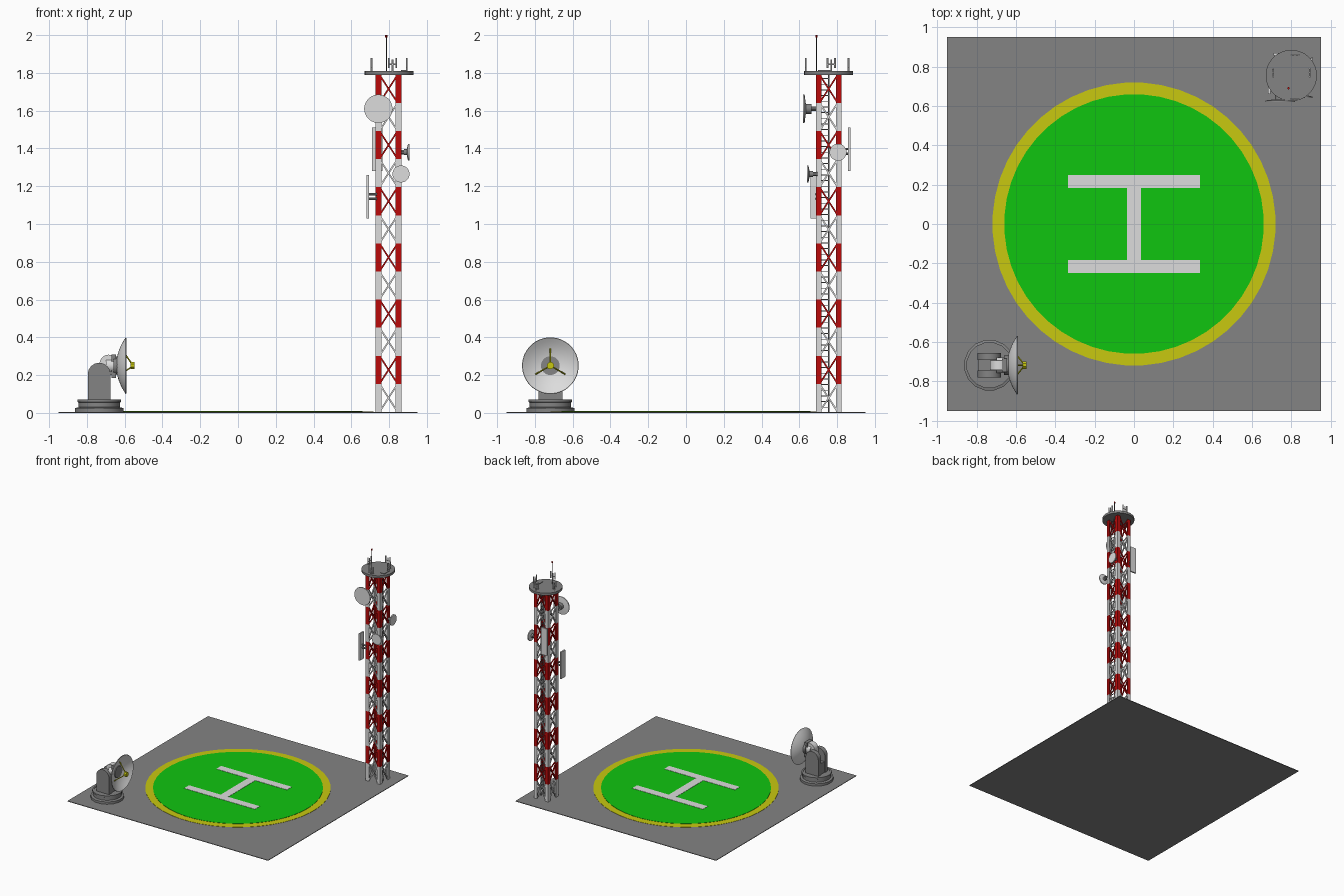
import bpy, bmesh, math
from mathutils import Vector

cube = bpy.data.objects.get("Cube")
if cube:
    bpy.data.objects.remove(cube, do_unlink=True)


def material(name, *rgb):
    m = bpy.data.materials.new(name)
    m.use_nodes = True
    m.diffuse_color = (*rgb, 1)
    node = next(n for n in m.node_tree.nodes if n.type == 'BSDF_PRINCIPLED')
    node.inputs["Base Color"].default_value = (*rgb, 1)
    return m


GREY = material("concrete_grey", 0.23, 0.23, 0.23)
DARK = material("dark_metal", 0.08, 0.08, 0.08)
WHITE = material("off_white", 0.72, 0.72, 0.72)
RED = material("warning_red", 0.5, 0.003, 0.003)
GREEN = material("pad_green", 0.005, 0.56, 0.005)
YELLOW = material("pad_yellow", 0.58, 0.58, 0.005)


def box(bm, lo, hi):
    lo, hi = Vector(lo), Vector(hi)
    verts = bmesh.ops.create_cube(bm, size=1)["verts"]
    for v in verts:
        v.co = (lo + hi) / 2 + v.co * (hi - lo)


def lathe(bm, origin, axis, profile, n=24):
    """Revolve (radius, height) points around an axis."""
    rot = Vector(axis).to_track_quat('Z', 'Y')
    rings = []
    for r, h in profile:
        rings.append([])
        for i in range(n):
            a = 2 * math.pi * (i + 0.5) / n
            co = Vector((r * math.cos(a), r * math.sin(a), h))
            rings[-1].append(bm.verts.new(Vector(origin) + rot @ co))
    for a, b in zip(rings, rings[1:]):
        for i in range(n):
            j = (i + 1) % n
            bm.faces.new((a[i], a[j], b[j], b[i]))
    bmesh.ops.remove_doubles(bm, verts=[v for ring in rings for v in ring], dist=1e-5)


def rod(bm, p, q, r, n=8):
    d = Vector(q) - Vector(p)
    lathe(bm, p, d, [(0, 0), (r, 0), (r, d.length), (0, d.length)], n)


def arch(bm, x, y0, y1, z0, z1, r):
    """Upright slab across y with a round top."""
    pts = [(x + r, z0)]
    pts += [(x + r * math.cos(t * math.pi / 16), z1 + r * math.sin(t * math.pi / 16)) for t in range(17)]
    pts.append((x - r, z0))
    face = bm.faces.new([bm.verts.new((px, y0, pz)) for px, pz in pts])
    new = bmesh.ops.extrude_face_region(bm, geom=[face])["geom"]
    for v in new:
        if isinstance(v, bmesh.types.BMVert):
            v.co.y = y1


def make(name, mat, build):
    bm = bmesh.new()
    build(bm)
    bmesh.ops.recalc_face_normals(bm, faces=bm.faces)
    mesh = bpy.data.meshes.new(name)
    bm.to_mesh(mesh)
    bm.free()
    mesh.materials.append(mat)
    for p in mesh.polygons:
        p.use_smooth = True
    mesh.set_sharp_from_angle(angle=math.radians(35))
    obj = bpy.data.objects.new(name, mesh)
    bpy.context.collection.objects.link(obj)
    return obj


# Ground and landing pad
make("ground_slab", GREY, lambda bm: box(bm, (-0.95, -0.95, 0), (0.95, 0.95, 0.005)))
make("pad_ring", YELLOW, lambda bm: rod(bm, (0, 0, 0.003), (0, 0, 0.007), 0.72, 48))
make("pad_disc", GREEN, lambda bm: rod(bm, (0, 0, 0.003), (0, 0, 0.009), 0.66, 48))


def pad_marking(bm):
    box(bm, (-0.035, -0.185, 0.008), (0.035, 0.185, 0.011))
    for s in (-1, 1):
        box(bm, (-0.335, s * 0.217 - 0.033, 0.008), (0.335, s * 0.217 + 0.033, 0.011))


make("pad_marking", WHITE, pad_marking)

# Lattice tower in alternating bands
TX, TY, HALF, TOP, BANDS = 0.797, 0.755, 0.068, 1.79, 12
STEP = (TOP - 0.005) / BANDS


def tower_bands(bm, parity):
    for k in range(parity, BANDS, 2):
        z0, z1 = 0.005 + k * STEP, 0.005 + (k + 1) * STEP
        for sx in (-1, 1):
            for sy in (-1, 1):
                # angle-iron leg
                x, y = TX + sx * HALF, TY + sy * HALF
                xi, yi = x - sx * 0.03, y - sy * 0.03
                xt, yt = x - sx * 0.006, y - sy * 0.006
                box(bm, (min(x, xi), min(y, yt), z0), (max(x, xi), max(y, yt), z1))
                box(bm, (min(x, xt), min(y, yi), z0), (max(x, xt), max(y, yi), z1))
        # crossed braces on all four sides
        w, d = HALF - 0.02, HALF - 0.008
        for s in (-1, 1):
            for e in (-1, 1):
                rod(bm, (TX - e * w, TY + s * d, z0), (TX + e * w, TY + s * d, z1), 0.006, 4)
                rod(bm, (TX + s * d, TY - e * w, z0), (TX + s * d, TY + e * w, z1), 0.006, 4)


make("tower_white_bands", WHITE, lambda bm: tower_bands(bm, 0))
make("tower_red_bands", RED, lambda bm: tower_bands(bm, 1))


def ladder(bm):
    x, y0, y1 = 0.845, 0.714, 0.757
    for y in (y0, y1):
        rod(bm, (x, y, 0.005), (x, y, TOP), 0.004, 6)
    for i in range(1, 60):
        z = i * 0.03
        rod(bm, (x, y0, z), (x, y1, z), 0.003, 4)


make("ladder", GREY, ladder)


# Top platform, hatch, whip mast and beacon
def platform(bm):
    rod(bm, (TX + 0.003, TY, TOP), (TX + 0.003, TY, TOP + 0.02), 0.13, 40)
    box(bm, (0.862, 0.7, TOP), (0.897, 0.77, TOP + 0.024))


make("tower_platform", GREY, platform)
make("whip_mast", DARK, lambda bm: rod(bm, (0.785, 0.69, TOP), (0.785, 0.69, 1.995), 0.003, 6))
make("beacon", RED, lambda bm: rod(bm, (0.785, 0.69, 1.988), (0.785, 0.69, 2.0), 0.006, 8))


def rim_antennas(bm):
    z = TOP + 0.02
    for dx, dy in ((1, 0), (-1, 0), (0, 1), (0, -1)):
        c = Vector((0.8 + dx * 0.093 + abs(dy) * 0.018, 0.747 + dy * 0.113 + abs(dx) * 0.022, 0))
        side = Vector((-dy, dx, 0))
        rod(bm, c + Vector((0, 0, z)), c + Vector((0, 0, z + 0.06)), 0.005)
        rod(bm, c - side * 0.02 + Vector((0, 0, z + 0.035)), c + side * 0.02 + Vector((0, 0, z + 0.035)), 0.004, 6)
        for s in (-1, 1):
            p = c + side * 0.02 * s
            rod(bm, p + Vector((0, 0, z + 0.015)), p + Vector((0, 0, z + 0.07)), 0.005)


make("rim_antennas", WHITE, rim_antennas)


# Drum antennas and panel antennas on the tower sides
def drum(name, face, inward, r, depth):
    a = Vector(inward)
    make(name, WHITE, lambda bm: lathe(bm, face, inward, [(0, 0), (r, 0), (r, 0.008), (r * 0.4, 0.014), (0, 0.014)], 32))

    def mount(bm):
        f = Vector(face)
        rod(bm, f + a * 0.012, f + a * (depth * 0.6), r * 0.36, 16)
        rod(bm, f + a * (depth * 0.5), f + a * depth, 0.012, 8)
    make(name + "_mount", GREY, mount)


drum("upper_drum", (0.743, 0.62, 1.61), (0, 1, 0), 0.075, 0.075)
drum("lower_drum", (0.863, 0.64, 1.265), (0, 1, 0), 0.045, 0.055)
drum("side_drum", (0.908, 0.805, 1.38), (-1, 0, 0), 0.045, 0.05)


def panels(bm):
    box(bm, (0.681, 0.66, 1.03), (0.693, 0.716, 1.26))
    box(bm, (0.709, 0.858, 1.28), (0.765, 0.87, 1.51))


def panel_mounts(bm):
    for dz in (-0.012, 0.012):
        rod(bm, (0.69, 0.69, 1.145 + dz), (0.735, 0.69, 1.145 + dz), 0.007)
        rod(bm, (0.737, 0.86, 1.385 + dz), (0.737, 0.82, 1.385 + dz), 0.007)


make("panel_antennas", WHITE, panels)
make("panel_mounts", GREY, panel_mounts)

# Ground dish: base, yoke, arm, reflector and feed
DX, DY, DZ = -0.735, -0.718, 0.25
make("dish_base", GREY, lambda bm: lathe(bm, (DX, DY, 0.003), (0, 0, 1), [
    (0, 0), (0.13, 0), (0.13, 0.022), (0.112, 0.027), (0.112, 0.052), (0.118, 0.055),
    (0.118, 0.068), (0.105, 0.068), (0.105, 0.064), (0, 0.064)], 16))


def yoke(bm):
    for s in (-1, 1):
        a, b = sorted((DY + s * 0.026, DY + s * 0.063))
        arch(bm, DX, a, b, 0.06, 0.205, 0.06)
    box(bm, (DX - 0.055, DY - 0.03, 0.06), (DX + 0.055, DY + 0.03, 0.16))


make("dish_yoke", GREY, yoke)


def arm(bm):
    arch(bm, -0.685, DY - 0.025, DY + 0.025, 0.2, 0.26, 0.048)
    rod(bm, (-0.7, DY, DZ), (-0.64, DY, DZ), 0.04, 20)


make("dish_arm", WHITE, arm)


def hub(bm):
    rod(bm, (-0.66, DY, DZ), (-0.628, DY, DZ), 0.05, 20)
    box(bm, (-0.67, DY - 0.035, DZ - 0.065), (-0.645, DY + 0.035, DZ + 0.06))


make("dish_hub", GREY, hub)


def reflector(bm):
    outer = [(0.15 * t / 8, 0.05 * (t / 8) ** 2) for t in range(9)]
    inner = [(r * 0.985, h + 0.004) for r, h in reversed(outer)]
    lathe(bm, (-0.645, DY, DZ), (1, 0, 0), outer + inner, 40)


make("dish_reflector", WHITE, reflector)


def feed(bm):
    for k in range(3):
        a = math.radians(90 + 120 * k)
        rod(bm, (-0.618, DY + 0.09 * math.cos(a), DZ + 0.09 * math.sin(a)), (-0.555, DY, DZ), 0.004, 6)
    rod(bm, (-0.568, DY, DZ), (-0.547, DY, DZ), 0.02, 8)


make("dish_feed", YELLOW, feed)
